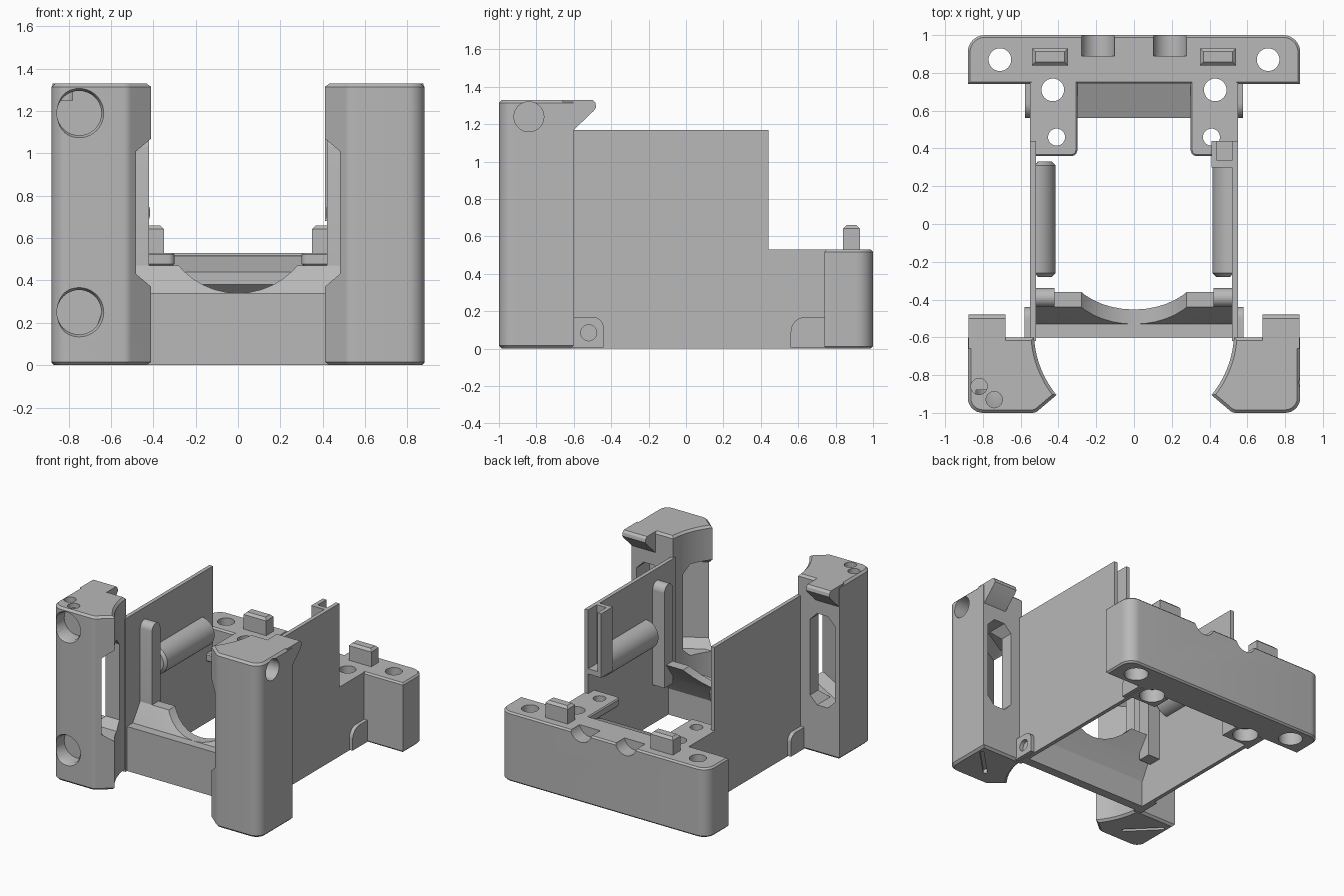
import bpy, bmesh, math
from mathutils import Vector, Matrix

cube = bpy.data.objects.get("Cube")
if cube:
    bpy.data.objects.remove(cube)

grey = bpy.data.materials.new("plain grey")
grey.use_nodes = True
grey.diffuse_color = (0.48, 0.48, 0.48, 1)
grey.node_tree.nodes["Principled BSDF"].inputs["Base Color"].default_value = grey.diffuse_color
parts = []


def finish(name, bm, keep=True):
    bmesh.ops.recalc_face_normals(bm, faces=bm.faces)
    mesh = bpy.data.meshes.new(name)
    bm.to_mesh(mesh)
    bm.free()
    mesh.materials.append(grey)
    ob = bpy.data.objects.new(name, mesh)
    bpy.context.collection.objects.link(ob)
    if keep:
        parts.append(ob)
    else:
        ob.hide_render = True
    return ob


def prism(name, pts, axis, lo, hi, bevel=0, keep=True):
    """Extrude a flat outline along an axis, optionally chamfering both caps."""
    place = {"x": lambda a, b: (lo, a, b), "y": lambda a, b: (a, lo, b),
             "z": lambda a, b: (a, b, lo)}[axis]
    step = Vector([(hi - lo) * (axis == c) for c in "xyz"])
    bm = bmesh.new()
    cap = bm.faces.new([bm.verts.new(place(*p)) for p in pts])
    out = bmesh.ops.extrude_face_region(bm, geom=[cap], use_keep_orig=True)
    top = [g for g in out["geom"] if isinstance(g, bmesh.types.BMFace)][0]
    bmesh.ops.translate(bm, vec=step, verts=top.verts[:])
    if bevel:
        edges = list(set(cap.edges[:] + top.edges[:]))
        bmesh.ops.bevel(bm, geom=edges, offset=bevel, segments=1, affect="EDGES")
    return finish(name, bm, keep)


def box(name, x, y, z, bevel=0, keep=True):
    pts = [(x[0], y[0]), (x[1], y[0]), (x[1], y[1]), (x[0], y[1])]
    return prism(name, pts, "z", z[0], z[1], bevel, keep)


def rod(name, center, r, depth, axis, r2=None, keep=False):
    bm = bmesh.new()
    bmesh.ops.create_cone(bm, cap_ends=True, segments=40, radius1=r,
                          radius2=r if r2 is None else r2, depth=depth)
    turn = {"x": Matrix.Rotation(math.pi / 2, 4, "Y"),
            "y": Matrix.Rotation(math.pi / 2, 4, "X"), "z": Matrix()}[axis]
    bm.transform(Matrix.Translation(center) @ turn)
    return finish(name, bm, keep)


def cut(ob, cutters):
    for c in cutters:
        m = ob.modifiers.new("cut", "BOOLEAN")
        m.operation, m.solver, m.object = "DIFFERENCE", "EXACT", c
    bpy.context.view_layer.update()
    dg = bpy.context.evaluated_depsgraph_get()
    mesh = bpy.data.meshes.new_from_object(ob.evaluated_get(dg))
    ob.modifiers.clear()
    ob.data = mesh
    for c in cutters:
        bpy.data.objects.remove(c)


def arc(cx, cy, r, a0, a1, n=8):
    return [(cx + r * math.cos(math.radians(a0 + (a1 - a0) * i / n)),
             cy + r * math.sin(math.radians(a0 + (a1 - a0) * i / n))) for i in range(n + 1)]


for s, side in ((1, "left"), (-1, "right")):
    def flip(pts):
        return [(s * a, b) for a, b in pts]

    def span(a, b):
        return sorted((s * a, s * b))

    # front pillar with a concave inner face
    outline = ([(0.88, -0.6), (0.53, -0.6)] + arc(0, -0.57, 0.53, -8, -37, 10)
               + [(0.41, -0.905)] + arc(0.54, -0.95, 0.05, 225, 270, 4)
               + arc(0.8, -0.92, 0.08, 270, 360))
    pillar = prism(side + "_pillar", flip(outline), "z", 0, 1.33, 0.016)
    tunnel = flip([(0.3, -0.965), (0.485, -0.965), (0.84, -0.76), (0.84, -0.5),
                   (0.63, -0.5), (0.63, -0.7), (0.3, -0.7)])
    cutters = [prism("window_cutter", tunnel, "z", 0.37, 1.07, 0.06, keep=False)]
    # round sockets: on the outer side of one pillar, on the front of the other
    if s > 0:
        for z in (0.11, 1.24):
            cutters += [rod("socket_cutter", (0.88, -0.84, z), 0.08, 0.24, "x"),
                        rod("socket_rim", (0.875, -0.84, z), 0.08, 0.03, "x", 0.1)]
    else:
        for z in (0.25, 1.19):
            cutters += [rod("socket_cutter", (-0.75, -1, z), 0.105, 0.24, "y"),
                        rod("socket_rim", (-0.75, -0.995, z), 0.105, 0.03, "y", 0.122)]
        for x, y in ((-0.82, -0.86), (-0.74, -0.93)):
            cutters.append(rod("top_hole_cutter", (x, y, 1.33), 0.043, 0.16, "z"))
    # diagonal slits underneath
    for i in range(3):
        x, y = 0.62 + 0.06 * i, -0.87 + 0.06 * i
        slit = flip([(x, y), (x + 0.02, y - 0.02), (x + 0.11, y + 0.07), (x + 0.09, y + 0.09)])
        cutters.append(prism("slit_cutter", slit, "z", -0.05, 0.03, keep=False))
    cut(pillar, cutters)

    # hook at the top of the pillar
    prism(side + "_hook", [(-0.66, 1.13), (-0.6, 1.17), (-0.495, 1.27), (-0.48, 1.29),
                           (-0.485, 1.315), (-0.5, 1.33), (-0.66, 1.33)],
          "x", *span(0.68, 0.876))

    # side wall, with a round hole on one side
    wall = prism(side + "_wall", [(-0.62, 0), (0.75, 0), (0.75, 0.53), (0.44, 0.53),
                                  (0.44, 1.17), (-0.62, 1.17)], "x", *span(0.52, 0.55))
    if s > 0:
        cut(wall, [rod("wall_hole_cutter", (0.53, -0.15, 0.35), 0.145, 0.3, "x")])

    # mounting lugs
    lug = prism(side + "_front_lug", [(-0.61, 0.005), (-0.44, 0.005)]
                + arc(-0.5, 0.11, 0.06, 0, 90) + [(-0.61, 0.17)], "x", *span(0.54, 0.58))
    cut(lug, [rod("lug_hole_cutter", (s * 0.57, -0.52, 0.085), 0.043, 0.08, "x")])
    prism(side + "_rear_lug", [(0.75, 0.005), (0.75, 0.17)]
          + arc(0.64, 0.09, 0.08, 90, 180) + [(0.56, 0.005)], "x", *span(0.54, 0.578))

    # upright post and horizontal half round rail inside the wall
    prism(side + "_post", [(-0.34, 0.3), (-0.34, 1.03)]
          + arc(-0.39, 1.03, 0.05, 0, 180) + [(-0.44, 0.3)], "x", *span(0.42, 0.53))
    prism(side + "_rail", flip([(x, z) for x, z in arc(0.525, 0.72, 0.11, 90, 270, 18)]),
          "y", -0.28, 0.33, 0.02)

    # rear arm plate and the boss beneath it
    plate = prism(side + "_rear_arm", flip(
        [(0.55, 0.78), (0.3, 0.78)] + arc(0.33, 0.39, 0.03, 180, 270, 4) + [(0.55, 0.36)]),
        "z", 0.47, 0.53, 0.008)
    boss = box(side + "_rear_boss", span(0.31, 0.535), (0.6, 0.745), (0, 0.5))
    cut(plate, [rod("arm_hole_cutter", (s * 0.41, 0.46, 0.5), 0.045, 0.3, "z"),
                rod("arm_hole_cutter", (s * 0.43, 0.71, 0.5), 0.06, 0.3, "z")])
    cut(boss, [rod("boss_hole_cutter", (s * 0.43, 0.71, 0.25), 0.06, 0.8, "z"),
               rod("boss_counterbore", (s * 0.43, 0.71, 0), 0.09, 0.2, "z")])

    # locating key on the rear block
    box(side + "_key", span(0.35, 0.54), (0.84, 0.93), (0.5, 0.66), 0.018)

# open channel at the rear of the left wall
box("channel_fin", (0.41, 0.44), (0.3, 0.44), (0.68, 1.17))
box("channel_web", (0.42, 0.53), (0.3, 0.335), (0.68, 1.17))
box("channel_floor", (0.42, 0.53), (0.31, 0.44), (0.68, 0.72))

# low front wall
box("front_wall", (-0.54, 0.54), (-0.6, -0.53), (0, 0.34))

# sloped cradle with a round saddle
cradle = prism("cradle", [(-0.56, 0.25), (-0.53, 0.34), (-0.44, 0.47), (-0.36, 0.47),
                          (-0.46, 0.33), (-0.53, 0.2)], "x", -0.53, 0.53)
cut(cradle, [rod("saddle_cutter", (0, -0.45, 0.706), 0.366, 0.6, "y")])

# rear block with rounded back corners
block = prism("rear_block", [(-0.88, 0.74), (0.88, 0.74)] + arc(0.79, 0.91, 0.09, 0, 90)
              + arc(-0.79, 0.91, 0.09, 90, 180), "z", 0, 0.53, 0.012)
cutters = []
for s in (-1, 1):
    cutters += [rod("bolt_cutter", (s * 0.71, 0.87, 0.25), 0.06, 0.8, "z"),
                rod("bolt_counterbore", (s * 0.71, 0.87, 0), 0.085, 0.2, "z"),
                rod("inner_bolt_cutter", (s * 0.43, 0.71, 0.25), 0.06, 0.8, "z"),
                rod("inner_counterbore", (s * 0.43, 0.71, 0), 0.09, 0.2, "z"),
                rod("notch_cutter", (s * 0.19, 0.97, 0.55), 0.09, 0.16, "y")]
cut(block, cutters)

# sloped ledge between the rear arms
prism("rear_ledge", [(0.76, 0.2), (0.76, 0.525), (0.56, 0.44), (0.56, 0.38)], "x", -0.31, 0.31)

# smooth rounded faces, crisp corners
bpy.ops.object.select_all(action="DESELECT")
for ob in parts:
    ob.select_set(True)
bpy.context.view_layer.objects.active = parts[0]
bpy.ops.object.shade_smooth_by_angle(angle=math.radians(30))
